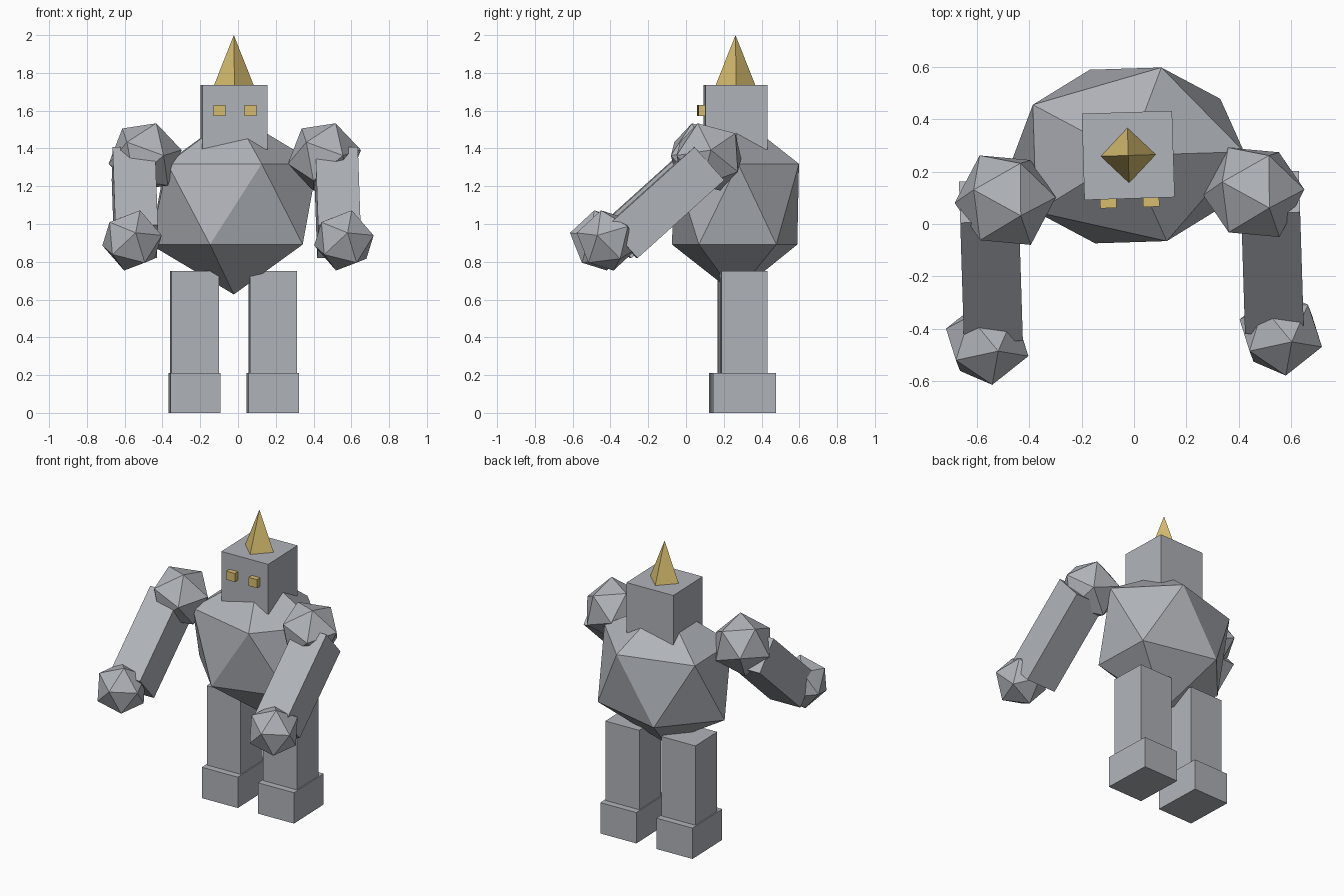
import bpy, bmesh, math
from mathutils import Matrix, Vector

cube = bpy.data.objects.get("Cube")
if cube:
    bpy.data.objects.remove(cube, do_unlink=True)


def material(name, color):
    m = bpy.data.materials.new(name)
    m.use_nodes = True
    m.diffuse_color = (*color, 1)
    m.node_tree.nodes["Principled BSDF"].inputs["Base Color"].default_value = (*color, 1)
    return m


STONE = material("stone grey", (0.434, 0.451, 0.485))
GOLD = material("gold", (0.68, 0.51, 0.16))

# The whole figure stands slightly turned around its own axis
STANCE = Matrix.Translation((-0.022, 0.262, 0)) @ Matrix.Rotation(math.radians(1.8), 4, 'Z')


def finish(name, bm, mat, loc, size=(1, 1, 1), rot=Matrix.Identity(4)):
    bm.transform(STANCE @ Matrix.Translation(loc) @ rot @ Matrix.Diagonal((*size, 1)))
    mesh = bpy.data.meshes.new(name)
    bm.to_mesh(mesh)
    bm.free()
    mesh.materials.append(mat)
    obj = bpy.data.objects.new(name, mesh)
    bpy.context.collection.objects.link(obj)
    return obj


def box(name, mat, loc, size, rot=Matrix.Identity(4)):
    bm = bmesh.new()
    bmesh.ops.create_cube(bm, size=1)
    return finish(name, bm, mat, loc, size, rot)


def boulder(name, loc, size, rot=Matrix.Identity(4)):
    bm = bmesh.new()
    bmesh.ops.create_icosphere(bm, subdivisions=1, radius=1)
    return finish(name, bm, STONE, loc, size, rot)


def aim(pole, neighbour):
    """Rotation that puts two adjacent corners of a boulder in given directions."""
    z = Vector(pole).normalized()
    n = Vector(neighbour)
    x = (n - z * n.dot(z)).normalized()
    return Matrix((x, z.cross(x), z)).transposed().to_4x4()


# Torso and head
boulder("torso", (0, 0, 1.105), (0.495, 0.39, 0.478))
box("head", STONE, (0, 0, 1.565), (0.345, 0.33, 0.34))

# Four-sided horn
bm = bmesh.new()
bmesh.ops.create_cone(bm, cap_ends=True, segments=4, radius1=0.105, radius2=0, depth=0.265)
finish("horn", bm, GOLD, (0, 0, 1.8675))

shoulder_turn = aim((0.29, -0.31, 0.9), (0.969, 0, 0.246))
fist_turn = aim((0.085, -0.965, 0.24), (0.235, -0.21, 0.912))
arm_turn = Matrix.Rotation(math.radians(42), 4, 'X')

# Paired parts
for side, s in (("left", 1), ("right", -1)):
    box(side + "_eye", GOLD, (s * 0.082, -0.168, 1.6), (0.062, 0.062, 0.058))
    box(side + "_leg", STONE, (s * 0.207, 0.037, 0.475), (0.25, 0.245, 0.55))
    box(side + "_foot", STONE, (s * 0.207, 0.037, 0.105), (0.266, 0.334, 0.21))
    boulder(side + "_shoulder", (s * 0.475, -0.156, 1.355), [0.197] * 3, shoulder_turn)
    box(side + "_arm", STONE, (s * 0.537, -0.388, 1.113), (0.225, 0.617, 0.235), arm_turn)
    boulder(side + "_fist", (s * 0.561, -0.697, 0.913), [0.168] * 3, fist_turn)
